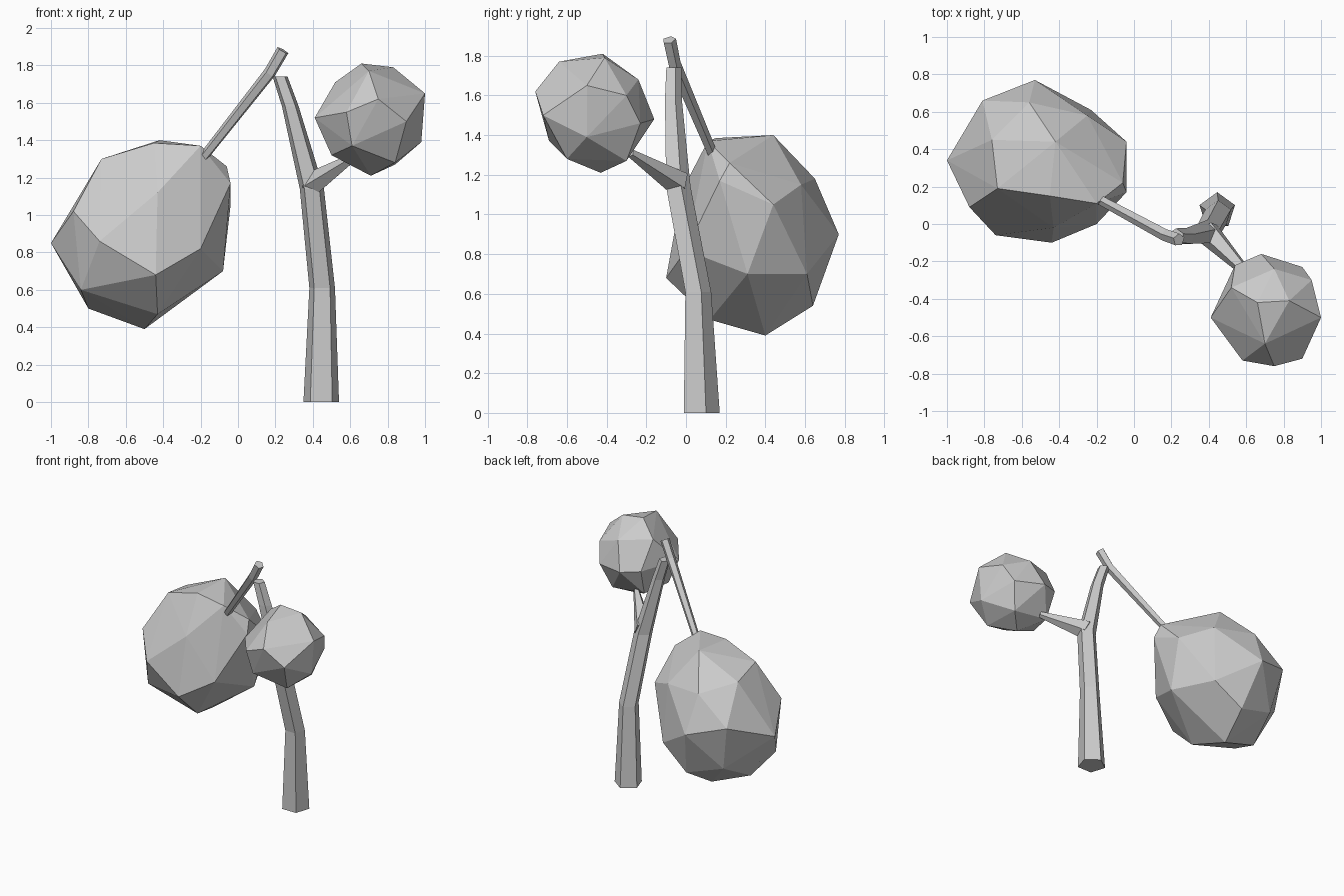
import bpy
import bmesh
from math import cos, sin, pi
from mathutils import Vector

default_cube = bpy.data.objects.get("Cube")
if default_cube:
    bpy.data.objects.remove(default_cube, do_unlink=True)

# One flat grey for the whole tree
grey = bpy.data.materials.new("plain_grey")
grey.use_nodes = True
grey_value = (0.6, 0.6, 0.6, 1.0)
grey.diffuse_color = grey_value
for node in grey.node_tree.nodes:
    if node.type == "BSDF_PRINCIPLED":
        node.inputs["Base Color"].default_value = grey_value


def finish(name, bm):
    """Turn a bmesh into a flat-shaded grey object."""
    bmesh.ops.recalc_face_normals(bm, faces=bm.faces[:])
    mesh = bpy.data.meshes.new(name)
    bm.to_mesh(mesh)
    bm.free()
    mesh.materials.append(grey)
    obj = bpy.data.objects.new(name, mesh)
    bpy.context.scene.collection.objects.link(obj)


def limb(name, path, upright=False, sides=5):
    """Tapered, capped five-sided tube through (x, y, z, radius) stations."""
    bm = bmesh.new()
    centres = [Vector(station[:3]) for station in path]
    rings = []
    for i, centre in enumerate(centres):
        before = centres[max(i - 1, 0)]
        after = centres[min(i + 1, len(path) - 1)]
        up = Vector((0, 0, 1))
        direction = up if upright else (after - before).normalized()
        turn = up.rotation_difference(direction)
        ring = []
        for k in range(sides):
            angle = pi / 2 + 2 * pi * k / sides
            offset = Vector((cos(angle), sin(angle), 0)) * path[i][3]
            ring.append(bm.verts.new(centre + turn @ offset))
        rings.append(ring)
    for low, high in zip(rings, rings[1:]):
        for k in range(sides):
            n = (k + 1) % sides
            bm.faces.new((low[k], low[n], high[n], high[k]))
    bm.faces.new(rings[0])
    bm.faces.new(rings[-1])
    finish(name, bm)


def foliage(name, corners):
    """Faceted clump: the convex skin around a few corner points."""
    bm = bmesh.new()
    for corner in corners:
        bm.verts.new(corner)
    bmesh.ops.convex_hull(bm, input=bm.verts[:])
    loose = [v for v in bm.verts if not v.link_faces]
    bmesh.ops.delete(bm, geom=loose, context="VERTS")
    finish(name, bm)


# Trunk: leans to one side as it rises
limb("trunk", [
    (0.445, 0.07, 0, 0.1),
    (0.45, 0.055, 0.61, 0.072),
    (0.395, -0.045, 1.14, 0.068),
    (0.28, -0.068, 1.58, 0.047),
    (0.225, -0.065, 1.74, 0.042),
], upright=True)

# Hanging branch with a short tip rising past the trunk
limb("hanging_branch", [
    (-0.2, 0.14, 1.29, 0.026),
    (0.17, -0.06, 1.76, 0.034),
    (0.24, -0.085, 1.88, 0.035),
])

# Side branch reaching to the small foliage
limb("side_branch", [
    (0.39, -0.04, 1.16, 0.07),
    (0.62, -0.28, 1.31, 0.023),
])

# Large foliage, listed from the bottom up
foliage("large_foliage", [
    (-0.5, 0.4, 0.39), (-0.43, 0.12, 0.47), (-0.8, 0.35, 0.5),
    (-0.45, 0.64, 0.54), (-0.84, 0.1, 0.6), (-0.74, 0.6, 0.63),
    (-0.44, -0.1, 0.68), (-0.08, 0.31, 0.7), (-0.23, 0.61, 0.7),
    (-0.2, 0, 0.82), (-1, 0.34, 0.85), (-0.74, -0.06, 0.86),
    (-0.53, 0.77, 0.9), (-0.81, 0.66, 0.98), (-0.88, 0.09, 1.02),
    (-0.04, 0.44, 1.05), (-0.43, -0.02, 1.12), (-0.25, 0.58, 1.15),
    (-0.04, 0.17, 1.17), (-0.56, 0.65, 1.18), (-0.06, 0.22, 1.26),
    (-0.76, 0.45, 1.25), (-0.73, 0.19, 1.3), (-0.2, 0.11, 1.37),
    (-0.45, 0.15, 1.385), (-0.42, 0.44, 1.4),
])

# Small foliage, listed from the bottom up
foliage("small_foliage", [
    (0.71, -0.43, 1.21), (0.84, -0.3, 1.27), (0.84, -0.6, 1.28),
    (0.56, -0.29, 1.3), (0.5, -0.5, 1.32), (0.61, -0.69, 1.37),
    (0.98, -0.5, 1.39), (0.9, -0.23, 1.46), (0.68, -0.16, 1.48),
    (0.9, -0.72, 1.5), (0.54, -0.22, 1.5), (0.41, -0.5, 1.52),
    (0.58, -0.73, 1.55), (0.95, -0.3, 1.6), (0.75, -0.76, 1.62),
    (1, -0.5, 1.65), (0.75, -0.24, 1.68), (0.52, -0.34, 1.71),
    (0.7, -0.64, 1.77), (0.83, -0.41, 1.79), (0.66, -0.42, 1.81),
])
